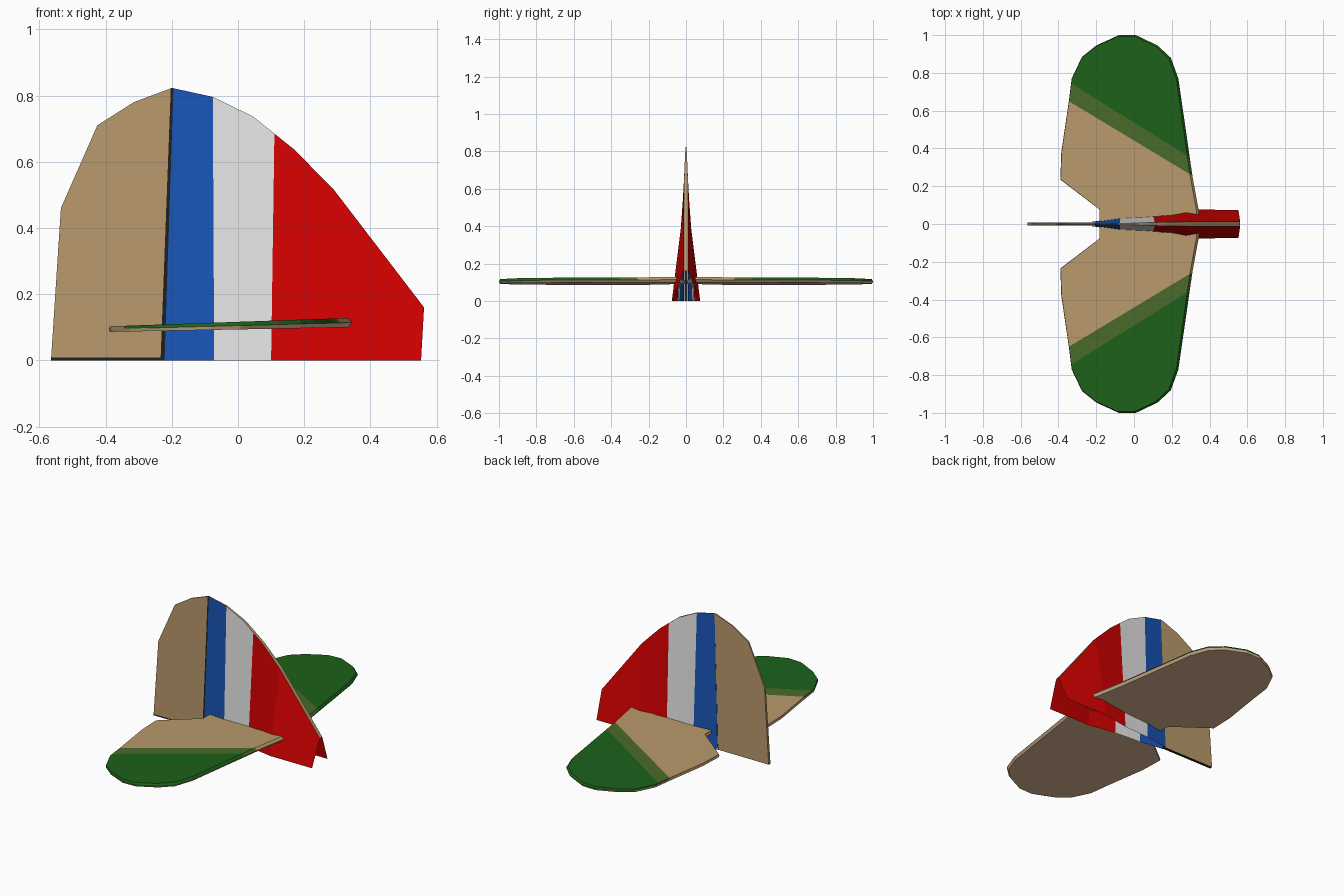
import bpy, bmesh
from mathutils import Vector

if "Cube" in bpy.data.objects:
    bpy.data.objects.remove(bpy.data.objects["Cube"])


def material(name, rgb):
    """Flat colour from 0-255 sRGB values, stored as linear."""
    m = bpy.data.materials.new(name)
    lin = [(c / 255 / 12.92) if c < 10 else ((c / 255 + 0.055) / 1.055) ** 2.4 for c in rgb]
    m.diffuse_color = (*lin, 1)
    m.use_nodes = True
    m.node_tree.nodes["Principled BSDF"].inputs["Base Color"].default_value = m.diffuse_color
    return m


TAN = material("tan", (186, 154, 108))
DARK = material("dark_gap", (32, 32, 30))
BLUE = material("blue", (25, 86, 184))
WHITE = material("off_white", (230, 230, 230))
RED = material("red", (212, 0, 0))
GREEN = material("dark_green", (28, 97, 26))
OLIVE = material("olive_blend", (74, 106, 42))
UNDER = material("underside_sand", (222, 188, 150))


def finish(name, bm, mats, mirror=False):
    me = bpy.data.meshes.new(name)
    bm.to_mesh(me)
    bm.free()
    for m in mats:
        me.materials.append(m)
    ob = bpy.data.objects.new(name, me)
    bpy.context.collection.objects.link(ob)
    if mirror:
        mod = ob.modifiers.new("mirror", "MIRROR")
        mod.use_axis = (False, True, False)
        mod.merge_threshold = 0.0005
    return ob


def loft(bm, loops):
    """Closed solid through stacked loops."""
    rings = [[bm.verts.new(p) for p in lp] for lp in loops]
    n = len(rings[0])
    for a, b in zip(rings, rings[1:]):
        for i in range(n):
            j = (i + 1) % n
            bm.faces.new((a[i], a[j], b[j], b[i]))
    bm.faces.new(rings[0][::-1])
    bm.faces.new(rings[-1])
    bmesh.ops.recalc_face_normals(bm, faces=bm.faces)


def cut(bm, co, no):
    bmesh.ops.bisect_plane(bm, geom=bm.verts[:] + bm.edges[:] + bm.faces[:],
                           plane_co=co, plane_no=no)


# Fin: hollow striped shell, open below and in front
# columns: bottom x, bottom half width, top x, top z, top half width
COLUMNS = [(-0.222, .012, -0.195, .822, .003), (-0.072, .034, -0.076, .796, .004),
           (0.02, .039, 0.045, .737, .007), (0.10, .045, 0.11, .685, .009),
           (0.16, .055, 0.17, .637, .010), (0.27, .076, 0.29, .515, .012),
           (0.553, .075, 0.562, .16, .012)]
STRIPES = [1, 2, 2, 3, 3, 3]
bm = bmesh.new()
cols = []
for xb, hb, xt, zt, ht in COLUMNS:
    cols.append([bm.verts.new(p) for p in ((xb, -hb, 0), (xt, -ht, zt), (xt, 0, zt))])
for a, b, s in zip(cols, cols[1:], STRIPES):
    bm.faces.new((a[0], b[0], b[1], a[1])).material_index = s
    bm.faces.new((a[1], b[1], b[2], a[2])).material_index = 0   # edge strip
finish("fin", bm, [TAN, BLUE, WHITE, RED], mirror=True)

# Rudder: thin tapering plate with a dark hinge gap and lower edge on the front side
OUTLINE = [(-0.565, 0), (-0.222, 0), (-0.195, .822), (-0.20, .823), (-0.315, .78),
           (-0.425, .71), (-0.535, .46)]
bm = bmesh.new()
loft(bm, [[(x, s * (.009 - .007 * z), z) for x, z in OUTLINE] for s in (-1, 1)])
hinge, across = Vector((-0.234, 0, 0)), Vector((.823, 0, -.031)).normalized()
cut(bm, hinge, across)
cut(bm, (0, 0, .008), (0, 0, 1))
for f in bm.faces:
    c = f.calc_center_median()
    gap = (c - hinge).dot(across) > 0.001 or c.z < .008
    f.material_index = int(gap and f.normal.y < 0.5)
finish("rudder", bm, [TAN, DARK])

# Tailplanes: plates bevelled at the leading edge, camouflage on the upper side
PLAN = [(0.345, .035), (0.345, .06), (0.31, .25), (0.235, .77), (0.195, .88), (0.125, .945),
        (0.01, 1), (-0.08, 1), (-0.20, .945), (-0.275, .885), (-0.33, .77), (-0.345, .65),
        (-0.385, .38), (-0.39, .235), (-0.18, .075), (-0.18, .005)]


def layer(scale, side):
    pts = []
    for x, y in PLAN:
        x, y = -0.30 + (x + 0.30) * scale, 0.35 + (y - 0.35) * (scale + 1) / 2
        pts.append((x, y, .105 + .027 * x + side * (.0115 + .008 * x)))
    return pts


bm = bmesh.new()
loft(bm, [layer(.98, -1), layer(1, 0), layer(.98, 1)])
bands = []
for p, q in (((0.31, .255), (-0.345, .65)), ((0.30, .35), (-0.33, .742))):
    co = Vector((*p, 0))
    no = Vector((q[1] - p[1], p[0] - q[0], 0)).normalized()
    bands.append((co, no))
    cut(bm, co, no)
for f in bm.faces:
    c = f.calc_center_median()
    if c.z < .105 + .027 * c.x - 1e-4:
        f.material_index = 3
    else:
        f.material_index = sum((c - co).dot(no) > 0 for co, no in bands)
finish("tailplanes", bm, [TAN, OLIVE, GREEN, UNDER], mirror=True)
